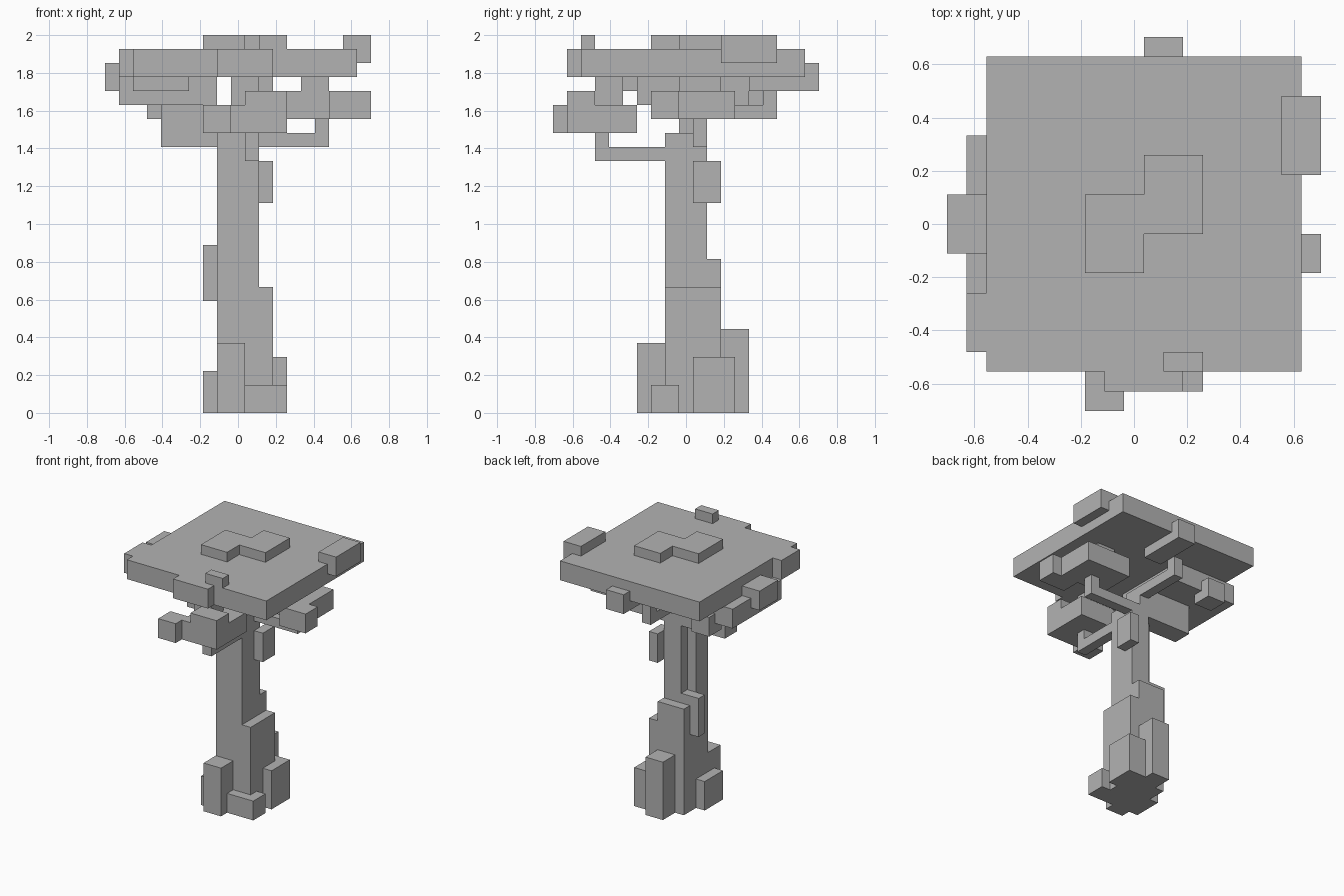
import bpy
import bmesh
from mathutils import Matrix, Vector

UNIT = 2 / 27          # edge length of one building cube
HALF_WIDTH = 9.5       # half the footprint, in cubes

cube = bpy.data.objects.get("Cube")
if cube:
    bpy.data.objects.remove(cube, do_unlink=True)

grey = bpy.data.materials.new("plain grey")
grey.use_nodes = True
grey.diffuse_color = (0.45, 0.45, 0.45, 1)
grey.node_tree.nodes["Principled BSDF"].inputs["Base Color"].default_value = grey.diffuse_color


def block(x, y, z):
    """Span of cubes along each axis, as a size and a centre."""
    low, high = Vector((x[0], y[0], z[0])), Vector((x[1], y[1], z[1]))
    middle = (low + high) / 2 - Vector((HALF_WIDTH, HALF_WIDTH, 0))
    return (high - low) * UNIT, middle * UNIT


def part(name, *blocks):
    """One object made of box-shaped blocks."""
    bm = bmesh.new()
    for size, centre in blocks:
        matrix = Matrix.Translation(centre) @ Matrix.Diagonal((*size, 1))
        bmesh.ops.create_cube(bm, size=1, matrix=matrix)
    mesh = bpy.data.meshes.new(name)
    bm.to_mesh(mesh)
    bm.free()
    mesh.materials.append(grey)
    obj = bpy.data.objects.new(name, mesh)
    bpy.context.collection.objects.link(obj)
    return obj


# Trunk, with one open corner at the back
part("trunk",
     block(x=(8, 11), y=(8, 10), z=(0, 20)),
     block(x=(9, 11), y=(10, 11), z=(0, 20)),
     block(x=(9, 10), y=(9, 11), z=(20, 22)))
part("trunk_base",
     block(x=(8, 12), y=(8, 12), z=(0, 9)),
     block(x=(8, 11), y=(8, 12), z=(9, 11)))

# Roots around the foot
part("front_root", block(x=(8, 10), y=(6, 8), z=(0, 5)))
part("front_left_root", block(x=(10, 13), y=(7, 9), z=(0, 2)))
part("left_root", block(x=(11, 13), y=(10, 13), z=(0, 4)))
part("back_root", block(x=(9, 11), y=(12, 14), z=(0, 6)))
part("right_root", block(x=(7, 8), y=(7, 10), z=(0, 3)))

# Knots on the trunk
part("low_knot", block(x=(7, 9), y=(10, 11), z=(8, 12)))
part("high_knot", block(x=(11, 12), y=(10, 12), z=(15, 18)))

# Branches with upturned tips
part("front_branch",
     block(x=(10, 11), y=(3, 8), z=(18, 19)),
     block(x=(10, 11), y=(3, 4), z=(19, 20)))
part("left_branch",
     block(x=(11, 16), y=(10, 11), z=(19, 20)),
     block(x=(15, 16), y=(10, 11), z=(20, 21)))
part("back_branch",
     block(x=(9, 10), y=(10, 16), z=(21, 22)),
     block(x=(9, 10), y=(15, 16), z=(22, 23)))
part("right_branch", block(x=(4, 9), y=(9, 11), z=(19, 22)))

# Front foliage
part("front_foliage",
     block(x=(9, 13), y=(1, 6), z=(20, 22)),
     block(x=(10, 13), y=(1, 3), z=(22, 23)),
     block(x=(7, 9), y=(0, 2), z=(20, 22)),
     block(x=(9, 11), y=(3, 5), z=(22, 24)))

# Left foliage
part("left_foliage",
     block(x=(13, 18), y=(9, 13), z=(21, 23)),
     block(x=(16, 19), y=(7, 9), z=(21, 23)),
     block(x=(14, 16), y=(9, 12), z=(23, 24)))

# Right foliage
part("right_foliage",
     block(x=(1, 8), y=(6, 14), z=(22, 24)),
     block(x=(0, 3), y=(8, 11), z=(23, 25)),
     block(x=(3, 5), y=(13, 15), z=(21, 23)),
     block(x=(2, 6), y=(5, 6), z=(23, 24)))

# Back foliage
part("back_foliage", block(x=(10, 12), y=(14, 19), z=(23, 25)))

# Flat crown with edge and top tufts
part("crown",
     block(x=(2, 18), y=(2, 18), z=(24, 26)),
     block(x=(1, 2), y=(3, 6), z=(24, 26)),
     block(x=(8, 12), y=(1, 2), z=(24, 26)))
part("crown_top_tuft",
     block(x=(7, 10), y=(7, 11), z=(26, 27)),
     block(x=(10, 13), y=(9, 13), z=(26, 27)))
part("crown_front_tuft", block(x=(11, 13), y=(2, 3), z=(26, 27)))
part("crown_left_tuft", block(x=(17, 19), y=(12, 16), z=(25, 27)))
